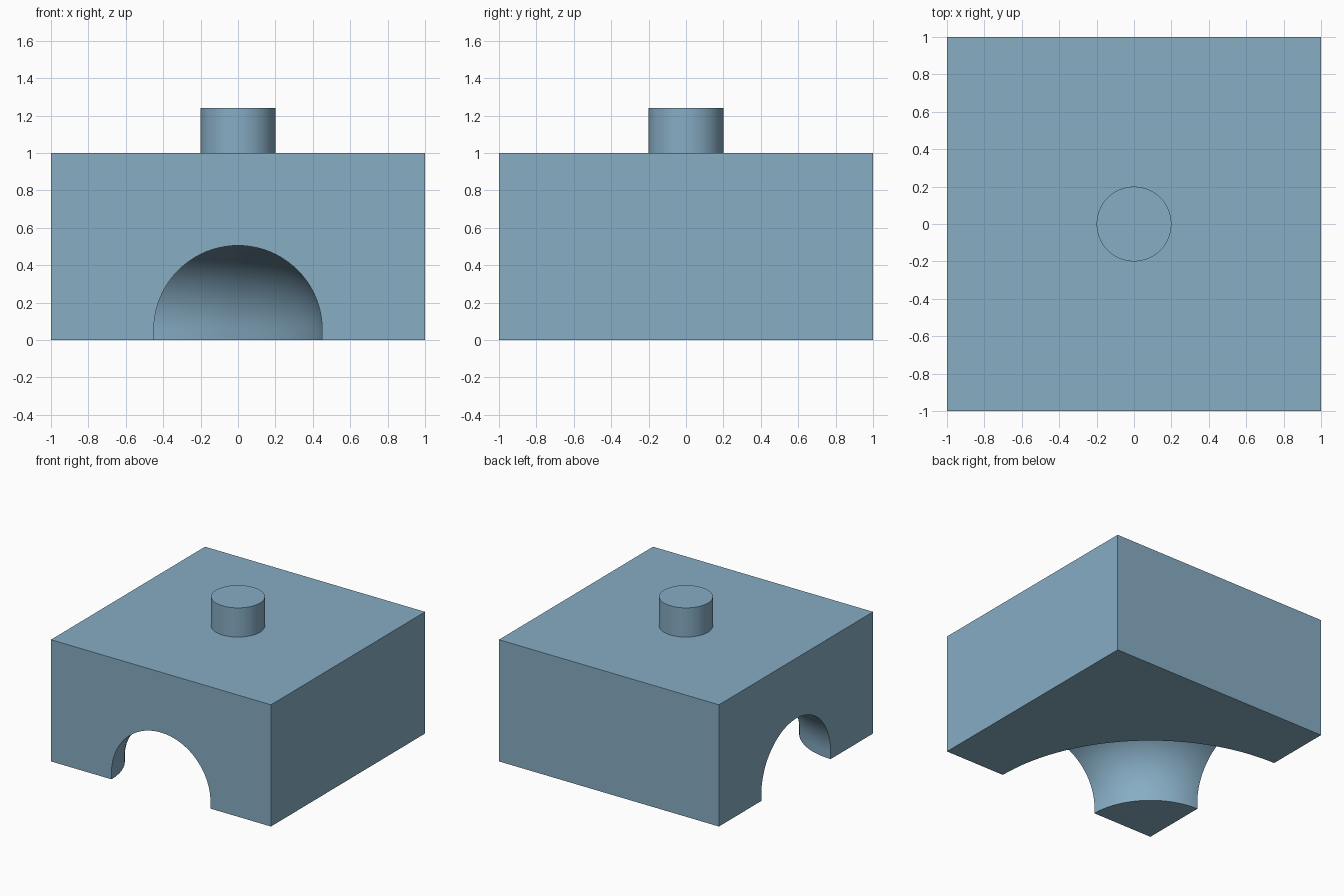
import bpy, bmesh, math
from mathutils import Vector

if "Cube" in bpy.data.objects:
    bpy.data.objects.remove(bpy.data.objects["Cube"])

blue = bpy.data.materials.new("soft_blue")
blue.diffuse_color = (0.242, 0.417, 0.552, 1)
blue.use_nodes = True
blue.node_tree.nodes["Principled BSDF"].inputs["Base Color"].default_value = blue.diffuse_color


def finish(obj, name):
    obj.name = name
    obj.data.materials.clear()
    obj.data.materials.append(blue)
    bpy.ops.object.select_all(action='DESELECT')
    obj.select_set(True)
    bpy.context.view_layer.objects.active = obj
    bpy.ops.object.shade_smooth_by_angle(angle=math.radians(30))


# Curved tunnel cutter: arch profile swept around the front left corner
RADIUS, SPRING, ARC = 0.45, 0.055, 40
profile = [(RADIUS, -0.2)]
profile += [(RADIUS * math.cos(math.pi * i / ARC),
             SPRING + RADIUS * math.sin(math.pi * i / ARC)) for i in range(ARC + 1)]
profile += [(-RADIUS, -0.2)]

corner = Vector((-1, -1, 0))
start = math.radians(-10)
bm = bmesh.new()
verts = [bm.verts.new(corner + Vector(((1 + r) * math.cos(start),
                                       (1 + r) * math.sin(start), z)))
         for r, z in profile]
face = bm.faces.new(verts)
end = bmesh.ops.spin(bm, geom=[face] + face.edges[:] + verts, cent=corner,
                     axis=(0, 0, 1), angle=math.radians(110), steps=66,
                     use_duplicate=False)
# Keep the start cap so the cutter is a closed solid
if any(e.is_boundary for e in bm.edges):
    bmesh.ops.holes_fill(bm, edges=[e for e in bm.edges if e.is_boundary], sides=0)
bmesh.ops.recalc_face_normals(bm, faces=bm.faces[:])
mesh = bpy.data.meshes.new("tunnel_cutter")
bm.to_mesh(mesh)
bm.free()
cutter = bpy.data.objects.new("tunnel_cutter", mesh)
bpy.context.collection.objects.link(cutter)
cutter.hide_render = True

# Block with the tunnel cut from its front to its left side
bpy.ops.mesh.primitive_cube_add(size=2, location=(0, 0, 0.5))
block = bpy.context.object
block.scale = (1, 1, 0.5)
bpy.ops.object.transform_apply(location=True, rotation=False, scale=True)
cut = block.modifiers.new("tunnel", 'BOOLEAN')
cut.operation = 'DIFFERENCE'
cut.solver = 'EXACT'
cut.object = cutter
bpy.ops.object.modifier_apply(modifier=cut.name)
bpy.data.objects.remove(cutter)
finish(block, "block")

# Round stud on top
bpy.ops.mesh.primitive_cylinder_add(vertices=96, radius=0.2, depth=0.26,
                                    location=(0, 0, 1.11))
finish(bpy.context.object, "stud")
